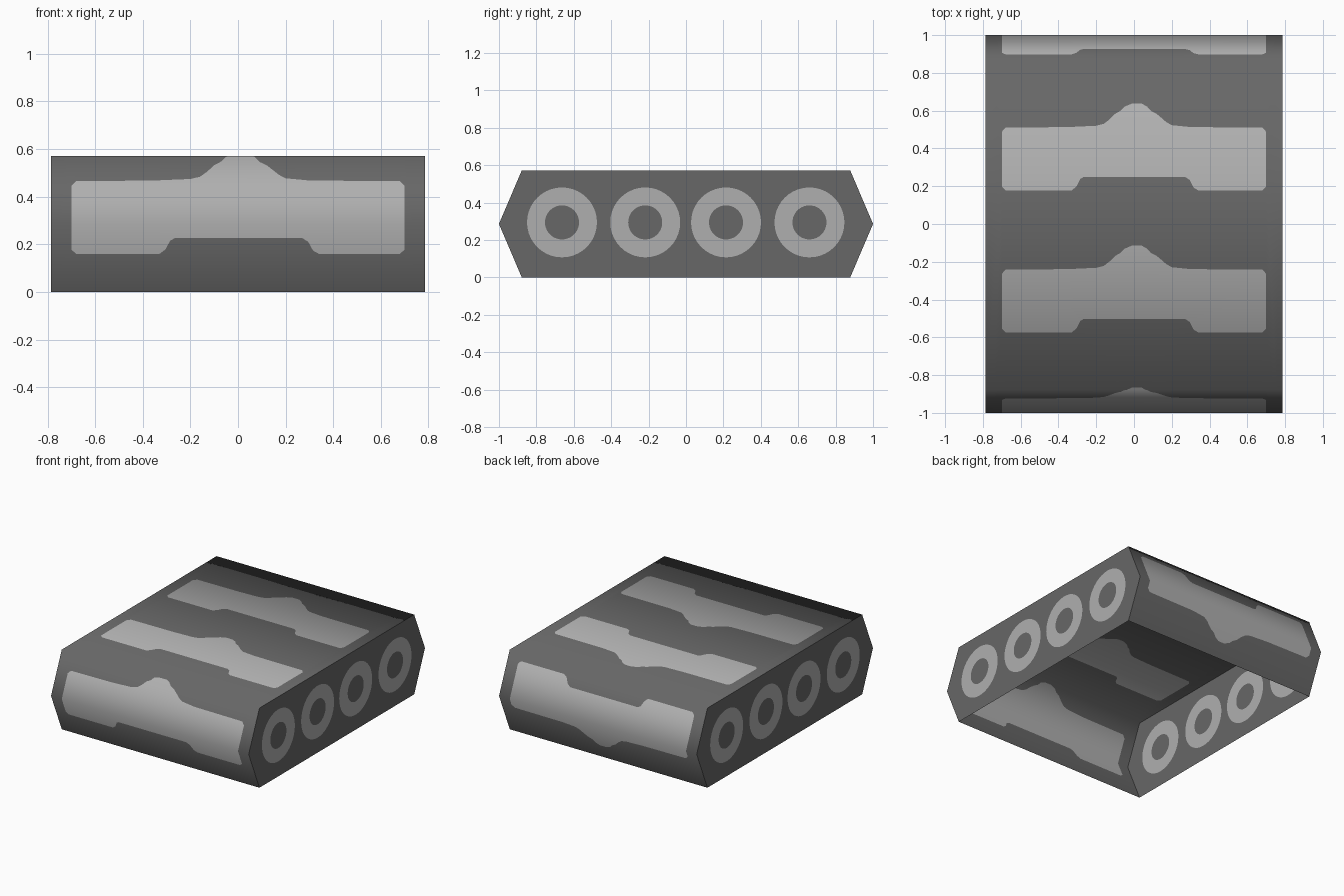
import bpy, bmesh, math
from mathutils import Vector

if "Cube" in bpy.data.objects:
    bpy.data.objects.remove(bpy.data.objects["Cube"])

HALF_W, TOP, EDGE = 0.785, 0.572, 0.878
MID = TOP / 2


def material(name, v):
    m = bpy.data.materials.new(name)
    m.diffuse_color = (v, v, v, 1)
    m.use_nodes = True
    m.node_tree.nodes["Principled BSDF"].inputs["Base Color"].default_value = m.diffuse_color
    return m


MATS = [material("dark_grey", 0.135), material("light_grey", 0.43)]

# Side profile (y, z), open along the bottom, with the running length at each corner
PROFILE = [Vector(p) for p in ((-EDGE, 0), (-1, MID), (-EDGE, TOP),
                               (EDGE, TOP), (1, MID), (EDGE, 0))]
DIST = [0.0]
for a, b in zip(PROFILE, PROFILE[1:]):
    DIST.append(DIST[-1] + (b - a).length)

# Smooth corner normals of the profile
SEG = [Vector((-(b - a).y, (b - a).x)).normalized() for a, b in zip(PROFILE, PROFILE[1:])]
NORM = [SEG[0]] + [(a + b).normalized() for a, b in zip(SEG, SEG[1:])] + [SEG[-1]]


def along(values, s):
    """Interpolate a per-corner value at running length s."""
    for i in range(len(DIST) - 1):
        if s <= DIST[i + 1] + 1e-6:
            t = (s - DIST[i]) / (DIST[i + 1] - DIST[i])
            return values[i].lerp(values[i + 1], min(max(t, 0), 1))
    return values[-1].copy()


def add_loop(bm, pts):
    vs = [bm.verts.new((x, y, 0)) for x, y in pts]
    return [bm.edges.new((vs[i], vs[(i + 1) % len(vs)])) for i in range(len(vs))]


def fill(bm, loops, mat):
    """Fill the first loop, leaving the others as holes."""
    res = bmesh.ops.triangle_fill(bm, use_beauty=True, use_dissolve=False,
                                  normal=(0, 0, 1), edges=[e for l in loops for e in l])
    for f in res["geom"]:
        if isinstance(f, bmesh.types.BMFace):
            f.material_index = mat


def face_up(bm):
    for f in bm.faces:
        f.normal_update()
        if f.normal.z < 0:
            f.normal_flip()


def finish(bm, name):
    me = bpy.data.meshes.new(name)
    bm.to_mesh(me)
    bm.free()
    for m in MATS:
        me.materials.append(m)
    ob = bpy.data.objects.new(name, me)
    bpy.context.collection.objects.link(ob)
    return ob


# Track pad outline: notch on the low side, hump on the high side
PAD = [(-0.70, 0.02), (-0.68, 0), (-0.33, 0), (-0.305, 0.02), (-0.285, 0.06), (-0.265, 0.072),
       (0.27, 0.072), (0.295, 0.055), (0.315, 0.015), (0.34, 0), (0.68, 0), (0.70, 0.02),
       (0.70, 0.31), (0.68, 0.332), (0.30, 0.335), (0.20, 0.345), (0.17, 0.362), (0.15, 0.38),
       (0.12, 0.405), (0.09, 0.42), (0.07, 0.443), (0.04, 0.46), (-0.01, 0.46), (-0.05, 0.443),
       (-0.07, 0.422), (-0.10, 0.405), (-0.13, 0.375), (-0.16, 0.352), (-0.20, 0.342),
       (-0.35, 0.335), (-0.68, 0.332), (-0.70, 0.31)]

# Wrapped shell: drawn flat as (x, running length), then folded round the profile
bm = bmesh.new()
L = DIST[-1]
outer = add_loop(bm, [(-HALF_W, 0), (HALF_W, 0), (HALF_W, L), (-HALF_W, L)])
pads = [add_loop(bm, [(x, s + 0.174 + 0.752 * i) for x, s in PAD]) for i in range(4)]
fill(bm, [outer] + pads, 0)
for pad in pads:
    fill(bm, [pad], 1)
face_up(bm)
for d in DIST[1:-1]:
    bmesh.ops.bisect_plane(bm, geom=bm.verts[:] + bm.edges[:] + bm.faces[:], dist=1e-5,
                           plane_co=(0, d, 0), plane_no=(0, 1, 0))
normals = []
for v in bm.verts:
    s = v.co.y
    p, n = along(PROFILE, s), along(NORM, s).normalized()
    v.co = (v.co.x, p.x, p.y)
    normals.append((0, n.x, n.y))
for f in bm.faces:
    f.smooth = True
shell = finish(bm, "track_shell")
shell.data.normals_split_custom_set_from_vertices(normals)


def circle(cy, r, n=40):
    return [(cy + r * math.cos(2 * math.pi * i / n),
             0.294 + r * math.sin(2 * math.pi * i / n)) for i in range(n)]


# End plates with four wheel rings each
for side, name in ((1, "right_end"), (-1, "left_end")):
    bm = bmesh.new()
    rim = add_loop(bm, [tuple(p) for p in PROFILE])
    centres = (-0.663, -0.218, 0.214, 0.66)
    big = [add_loop(bm, circle(c, 0.187)) for c in centres]
    small = [add_loop(bm, circle(c, 0.091)) for c in centres]
    fill(bm, [rim] + big, 0)
    for b, s in zip(big, small):
        fill(bm, [b, s], 1)
        fill(bm, [s], 0)
    face_up(bm)
    for v in bm.verts:
        v.co = (side * HALF_W, v.co.x, v.co.y)
    if side < 0:
        bmesh.ops.reverse_faces(bm, faces=bm.faces[:])
    finish(bm, name)
